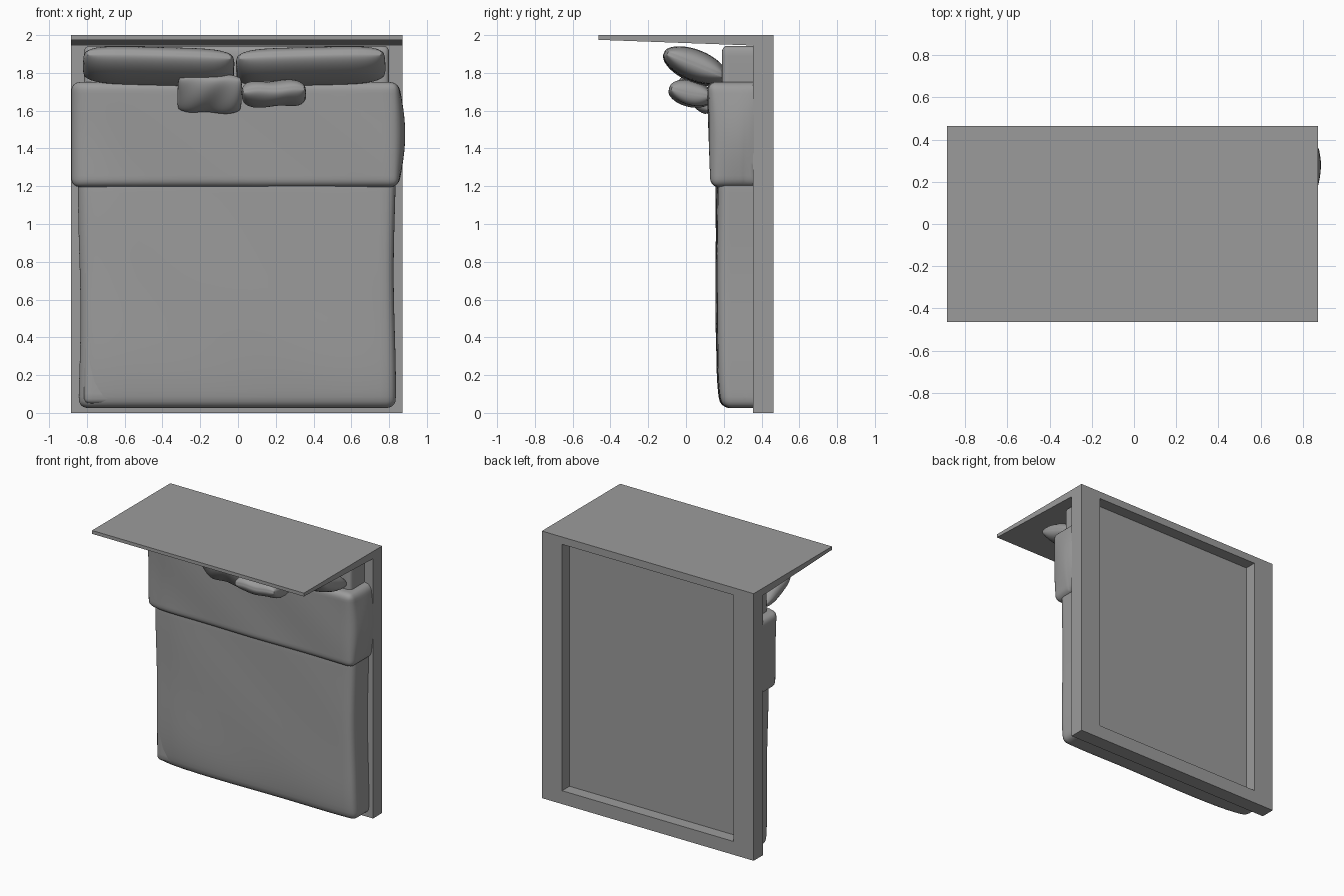
import bpy, bmesh, math
from mathutils import Vector

if "Cube" in bpy.data.objects:
    bpy.data.objects.remove(bpy.data.objects["Cube"])

grey = bpy.data.materials.new("dark_grey")
grey.diffuse_color = (0.33, 0.33, 0.33, 1)
grey.use_nodes = True
grey.node_tree.nodes["Principled BSDF"].inputs["Base Color"].default_value = grey.diffuse_color


def finish(name, bm, angle=35):
    bmesh.ops.recalc_face_normals(bm, faces=bm.faces)
    mesh = bpy.data.meshes.new(name)
    bm.to_mesh(mesh)
    bm.free()
    mesh.materials.append(grey)
    ob = bpy.data.objects.new(name, mesh)
    bpy.context.collection.objects.link(ob)
    if angle:
        bpy.ops.object.select_all(action='DESELECT')
        ob.select_set(True)
        bpy.context.view_layer.objects.active = ob
        bpy.ops.object.shade_smooth_by_angle(angle=math.radians(angle))
    return ob


def grid_cube(cuts):
    # unit cube (-1..1) with a dense surface grid
    bm = bmesh.new()
    bmesh.ops.create_cube(bm, size=2)
    bmesh.ops.subdivide_edges(bm, edges=bm.edges[:], cuts=cuts, use_grid_fill=True)
    return bm


def soft_box(name, lo, hi, r, warp=None, cuts=27):
    # rounded box, trimmed flat where it rests on the bed base
    bm = grid_cube(cuts)
    lo, hi = Vector(lo), Vector(hi)
    mid, half = (lo + hi) / 2, (hi - lo) / 2
    for v in bm.verts:
        p = Vector([math.sin(c * math.pi / 2) * h for c, h in zip(v.co, half)])
        core = Vector([max(-(h - r), min(h - r, c)) for c, h in zip(p, half)])
        d = p - core
        if d.length > 1e-6:
            p = core + d.normalized() * r
        p += mid
        if warp:
            p = warp(p)
        p.y = min(p.y, 0.36)
        v.co = p
    return finish(name, bm, 60)


def pillow(name, centre, size, tilt, roll=0, lens=0.6, wave=0.0):
    bm = grid_cube(21)
    w, l, t = (s / 2 for s in size)
    for v in bm.verts:
        u, s, k = v.co
        u, s = math.sin(u * math.pi / 2), math.sin(s * math.pi / 2)
        puff = max(0, 1 - u ** 6) ** 0.5 * max(0, 1 - s * s) ** lens
        x = u * w * (1 - 0.05 * s ** 4)
        y = s * l * (1 - 0.12 * u ** 4)
        z = k * t * (0.12 + 0.88 * puff)
        z += wave * math.sin(5 * u + 2 * s)
        v.co = (x, y, z)
    ob = finish(name, bm, 60)
    ob.location = centre
    ob.rotation_euler = (math.radians(tilt), math.radians(roll), 0)
    return ob


# Base with overhanging tapered headboard, extruded from its side profile
X0, X1, BACK = -0.885, 0.87, 0.463
profile = [(BACK, 0), (BACK, 2), (-BACK, 2), (-BACK, 1.975), (0.355, 1.945), (0.355, 0)]
bm = bmesh.new()
face = bm.faces.new([bm.verts.new((X0, y, z)) for y, z in profile])
ext = bmesh.ops.extrude_face_region(bm, geom=[face])
bmesh.ops.translate(bm, vec=(X1 - X0, 0, 0),
                    verts=[g for g in ext['geom'] if isinstance(g, bmesh.types.BMVert)])
frame = finish("bed_frame", bm, 0)

# Recess in the back of the base
bm = bmesh.new()
bmesh.ops.create_cube(bm, size=1)
bmesh.ops.scale(bm, vec=(1.42, 0.2, 1.845), verts=bm.verts)
bmesh.ops.translate(bm, vec=(-0.0075, 0.475, 1.0225), verts=bm.verts)
cutter = finish("recess_cutter", bm, 0)
cutter.hide_render = True
cutter.hide_set(True)
cut = frame.modifiers.new("recess", 'BOOLEAN')
cut.object = cutter
cut.solver = 'EXACT'

# Mattress
soft_box("mattress", (-0.815, 0.19, 0.05), (0.80, 0.45, 1.943), 0.03)


# Duvet: thins toward the foot and the left edge, gently rippled
def duvet_warp(p):
    side = 1 if p.x > 0 else -1
    edge = abs(p.x) / 0.83
    front = 1 if p.y < 0.3 else 0
    p.x += 0.006 * math.sin(5 * p.z + side) * edge ** 4
    p.y += front * 0.035 * math.exp(-p.z / 0.12)
    p.y += 0.003 * math.sin(6 * p.x + 3 * p.z) * math.cos(5 * p.z) + 0.012 * edge ** 6
    if side < 0:
        p.y += front * 0.03 * edge ** 8
    return p


soft_box("duvet", (-0.84, 0.158, 0.025), (0.83, 0.46, 1.26), 0.05, duvet_warp)


# Folded-back top of the duvet, bulging on the right, sloping on the left
def fold_warp(p):
    t = (p.z - 1.2) / 0.55
    front = 1 if p.y < 0.3 else 0
    if p.x > 0:
        bulge = math.sin(math.pi * max(0, min(1, t)))
        depth = max(0, 1 - ((p.y - 0.27) / 0.16) ** 2)
        p.x += 0.035 * bulge * (p.x / 0.85) ** 4 * depth
    else:
        p.y += front * 0.05 * (abs(p.x) / 0.88) ** 10
    p.y += front * 0.02 * (1 - t)
    p.y += 0.003 * math.sin(7 * p.x + 9 * p.z)
    return p


soft_box("duvet_fold", (-0.882, 0.112, 1.195), (0.85, 0.46, 1.752), 0.045, fold_warp)

# Sleeping pillows and small cushions
pillow("left_pillow", (-0.42, 0.05, 1.835), (0.80, 0.36, 0.165), -22, 1.5)
pillow("right_pillow", (0.385, 0.05, 1.835), (0.79, 0.36, 0.165), -22, -1.5)
pillow("left_cushion", (-0.15, 0.055, 1.69), (0.34, 0.235, 0.10), -52, 2, 0.45, 0.006)
pillow("right_cushion", (0.19, 0.025, 1.69), (0.34, 0.235, 0.13), -12, -2, 0.55, 0.004)
